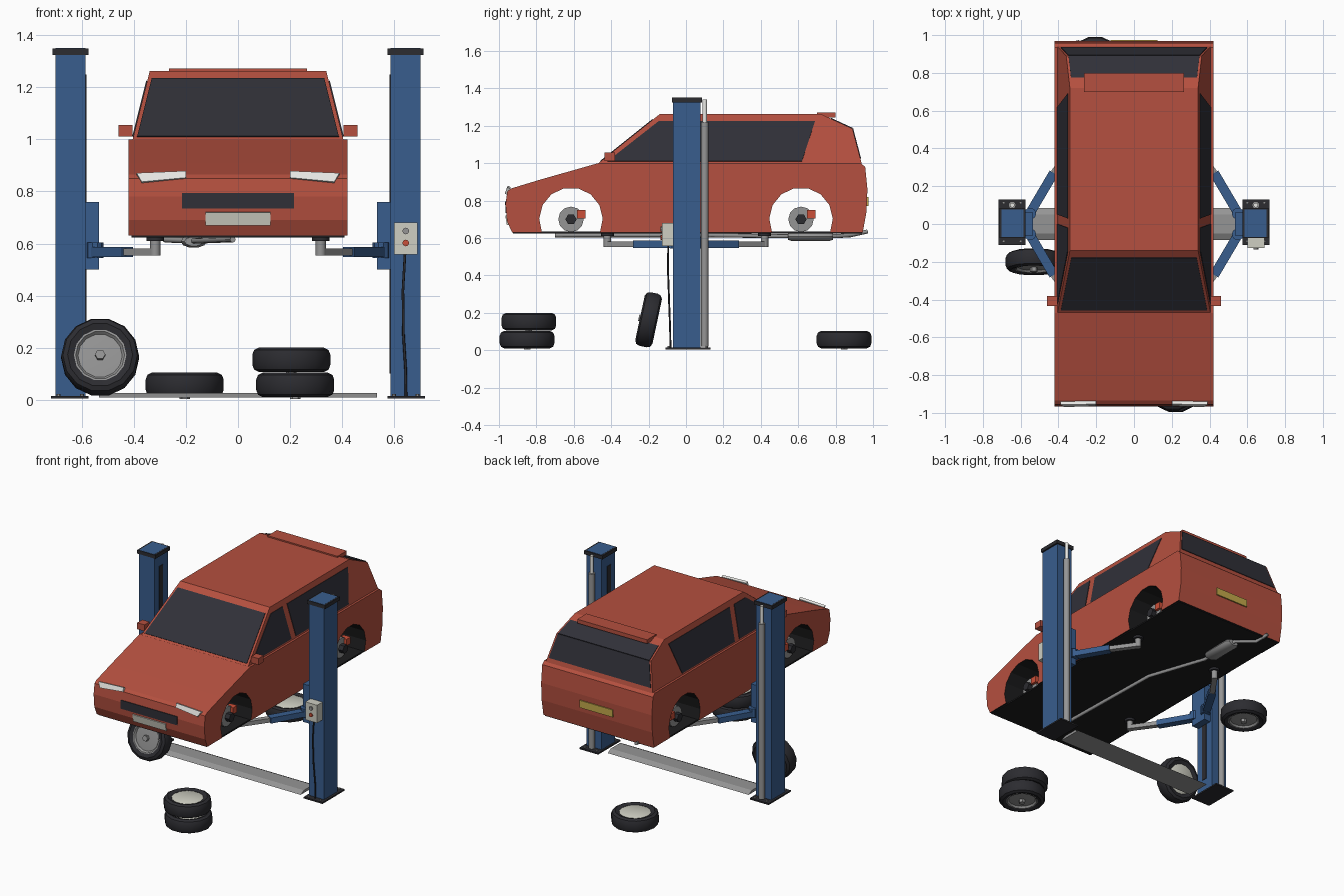
import bpy, bmesh, math
from mathutils import Vector, Matrix

if "Cube" in bpy.data.objects:
    bpy.data.objects.remove(bpy.data.objects["Cube"])


def material(name, r, g, b):
    m = bpy.data.materials.new(name)
    m.use_nodes = True
    m.diffuse_color = (r, g, b, 1)
    m.node_tree.nodes["Principled BSDF"].inputs["Base Color"].default_value = (r, g, b, 1)
    return m


RED = material("body red", 0.46, 0.08, 0.05)
BLUE = material("lift blue", 0.04, 0.11, 0.27)
GLASS = material("dark glass", 0.03, 0.03, 0.04)
TYRE = material("tyre rubber", 0.025, 0.025, 0.03)
BLACK = material("underside black", 0.012, 0.012, 0.013)
STEEL = material("steel grey", 0.3, 0.3, 0.3)
CREAM = material("cream", 0.62, 0.62, 0.54)
LAMP = material("lamp white", 0.8, 0.8, 0.77)
YELLOW = material("plate yellow", 0.55, 0.4, 0.07)
BRIGHT = material("caliper red", 0.6, 0.08, 0.04)


def finish(name, bm, *mats, smooth=False):
    bmesh.ops.remove_doubles(bm, verts=bm.verts, dist=1e-5)
    bmesh.ops.recalc_face_normals(bm, faces=bm.faces)
    mesh = bpy.data.meshes.new(name)
    bm.to_mesh(mesh)
    bm.free()
    ob = bpy.data.objects.new(name, mesh)
    bpy.context.collection.objects.link(ob)
    for m in mats:
        mesh.materials.append(m)
    if smooth:
        bpy.ops.object.select_all(action='DESELECT')
        ob.select_set(True)
        bpy.context.view_layer.objects.active = ob
        bpy.ops.object.shade_smooth_by_angle(angle=math.radians(35))
    return ob


def box(name, mat, x, y, z):
    bm = bmesh.new()
    bmesh.ops.create_cube(bm, size=1)
    for v in bm.verts:
        v.co = [(a + b) / 2 + c * (b - a) for (a, b), c in zip((x, y, z), v.co)]
    return finish(name, bm, mat)


def side_box(name, mat, s, x, y, z):
    return box(name, mat, sorted((s * x[0], s * x[1])), y, z)


def plate(name, mat, pts, t=0.004):
    # Thin panel centred on the given flat outline
    bm = bmesh.new()
    f = bm.faces.new([bm.verts.new(p) for p in pts])
    f.normal_update()
    n = f.normal.copy()
    r = bmesh.ops.extrude_face_region(bm, geom=[f], use_keep_orig=True)
    new = {g for g in r["geom"] if isinstance(g, bmesh.types.BMVert)}
    for v in bm.verts:
        v.co += n * (t if v in new else -t)
    return finish(name, bm, mat)


def extrude_x(pts, width):
    # Side outline swept across x, with the half width given by height
    bm = bmesh.new()
    a, b = [[bm.verts.new((s * width(z), y, z)) for y, z in pts] for s in (-1, 1)]
    bm.faces.new(a)
    bm.faces.new(b)
    for i in range(len(pts)):
        j = (i + 1) % len(pts)
        bm.faces.new((a[i], a[j], b[j], b[i]))
    bmesh.ops.recalc_face_normals(bm, faces=bm.faces)
    return bm


def lathe(name, mat, profile, sides, matrix):
    # Profile of (radius, height) turned about the local z axis
    bm = bmesh.new()
    vs = [bm.verts.new((r, 0, h)) for r, h in profile]
    es = [bm.edges.new(p) for p in zip(vs, vs[1:])]
    bmesh.ops.spin(bm, geom=vs + es, cent=(0, 0, 0), axis=(0, 0, 1),
                   angle=math.tau, steps=sides, use_merge=True)
    bm.transform(matrix)
    return finish(name, bm, mat, smooth=True)


def rod(name, mat, p, q, r, sides=16):
    p, q = Vector(p), Vector(q)
    m = Matrix.Translation(p) @ (q - p).to_track_quat('Z', 'Y').to_matrix().to_4x4()
    h = (q - p).length
    return lathe(name, mat, [(0, 0), (r, 0), (r, h), (0, h)], sides, m)


def beam(name, mat, p, q, w, h):
    p, q = Vector(p), Vector(q)
    side = (q - p).cross(Vector((0, 0, 1))).normalized() * w / 2
    return plate(name, mat, [p - side, p + side, q + side, q - side], h / 2)


def tube(name, mat, pts, r):
    cu = bpy.data.curves.new(name, 'CURVE')
    cu.dimensions, cu.bevel_depth, cu.bevel_resolution = '3D', r, 2
    cu.use_fill_caps = True
    sp = cu.splines.new('POLY')
    sp.points.add(len(pts) - 1)
    for p, co in zip(sp.points, pts):
        p.co = (*co, 1)
    cu.materials.append(mat)
    ob = bpy.data.objects.new(name, cu)
    bpy.context.collection.objects.link(ob)


# Car body with wheel arches cut into its outline
AXLES, HUB_Z = (0.615, -0.615), 0.7
outline = [(-0.93, 0.63), (-0.957, 0.69), (-0.965, 0.78), (-0.955, 0.85), (-0.935, 0.865),
           (-0.78, 0.912), (-0.47, 1.0), (0.935, 1.0), (0.958, 0.98), (0.97, 0.86),
           (0.965, 0.74), (0.945, 0.63)]
for y in AXLES:
    for i in range(10):
        a = math.radians(-24 + 228 * i / 9)
        outline.append((y + 0.17 * math.cos(a), HUB_Z + 0.17 * math.sin(a)))
bm = extrude_x(outline, lambda z: 0.42)
for f in bm.faces:
    c = f.calc_center_median()
    in_arch = any(math.hypot(c.y - y, c.z - HUB_Z) < 0.175 for y in AXLES)
    f.material_index = int(abs(f.normal.x) < 0.5 and (in_arch or c.z < 0.635))
finish("car_body", bm, RED, BLACK)
box("floor_pan", BLACK, (-0.41, 0.41), (-0.925, 0.94), (0.624, 0.634))


# Cabin
def cabin_w(z):
    return 0.405 - 0.25 * (z - 1)


finish("cabin", extrude_x([(-0.475, 0.995), (-0.14, 1.263), (0.72, 1.263), (0.89, 1.185),
                           (0.94, 0.995)], cabin_w), RED)
box("roof_spoiler", RED, (-0.265, 0.265), (0.7, 0.8), (1.245, 1.272))


def cross_glass(name, y0, z0, y1, z1, inset):
    a, b = cabin_w(z0) - inset, cabin_w(z1) - inset
    plate(name, GLASS, [(-a, y0, z0), (a, y0, z0), (b, y1, z1), (-b, y1, z1)])


cross_glass("windscreen", -0.456, 1.01, -0.177, 1.233, 0.015)
cross_glass("rear_glass_upper", 0.775, 1.238, 0.89, 1.185, 0.012)
cross_glass("rear_glass_lower", 0.89, 1.185, 0.932, 1.025, 0.012)
windows = {"front": [(-0.42, 1.01), (0.0, 1.01), (-0.02, 1.225), (-0.145, 1.225)],
           "rear": [(0.05, 1.01), (0.62, 1.01), (0.69, 1.225), (0.03, 1.225)]}
for s, side in ((1, "left"), (-1, "right")):
    for k, pts in windows.items():
        plate(f"{side}_{k}_window", GLASS, [(s * cabin_w(z), y, z) for y, z in pts])
    # Mirrors and headlights
    side_box(side + "_mirror", RED, s, (0.405, 0.46), (-0.435, -0.38), (1.012, 1.056))
    plate(side + "_headlight", LAMP,
          [(s * 0.39, -0.948, 0.868), (s * 0.2, -0.945, 0.876),
           (s * 0.2, -0.955, 0.85), (s * 0.37, -0.961, 0.834)], 0.009)

# Grille and number plates
plate("grille", GLASS, [(-0.215, -0.963, 0.795), (0.215, -0.963, 0.795),
                        (0.215, -0.961, 0.735), (-0.215, -0.961, 0.735)])
plate("front_plate", CREAM, [(-0.125, -0.961, 0.72), (0.125, -0.961, 0.72),
                             (0.125, -0.953, 0.67), (-0.125, -0.953, 0.67)], 0.005)
box("rear_plate", YELLOW, (-0.125, 0.125), (0.96, 0.975), (0.77, 0.82))

# Bare hubs, discs and calipers
for y, end in zip(AXLES, ("rear", "front")):
    rod(end + "_axle", BLACK, (-0.34, y, HUB_Z), (0.34, y, HUB_Z), 0.02, 8)
    for s in (1, -1):
        rod(end + "_brake_disc", STEEL, (s * 0.33, y, HUB_Z), (s * 0.352, y, HUB_Z), 0.068, 12)
        rod(end + "_hub", TYRE, (s * 0.35, y, HUB_Z), (s * 0.385, y, HUB_Z), 0.03, 6)
        side_box(end + "_caliper", BRIGHT, s, (0.315, 0.37), (y + 0.033, y + 0.078), (0.705, 0.75))

# Exhaust
tube("exhaust_pipe", STEEL, [(-0.02, -0.7, 0.615), (-0.04, 0.1, 0.615), (-0.17, 0.5, 0.61),
                             (-0.17, 0.8, 0.61), (-0.28, 0.88, 0.615), (-0.3, 0.97, 0.635)], 0.011)
lathe("muffler", STEEL, [(0, 0), (0.03, 0), (0.042, 0.02), (0.042, 0.22), (0.03, 0.24), (0, 0.24)],
      10, Matrix.Translation((-0.17, 0.545, 0.608)) @ Matrix.Rotation(-math.pi / 2, 4, 'X')
      @ Matrix.Diagonal((1.2, 0.6, 1, 1)))

# Two lift posts with carriages, rams and arms
for s, side in ((1, "left"), (-1, "right")):
    side_box(side + "_base_plate", TYRE, s, (0.575, 0.718), (-0.11, 0.13), (0.004, 0.014))
    side_box(side + "_post", BLUE, s, (0.586, 0.702), (-0.07, 0.077), (0.01, 1.351))
    side_box(side + "_post_cap", TYRE, s, (0.575, 0.713), (-0.074, 0.085), (1.325, 1.35))
    side_box(side + "_post_slot", TYRE, s, (0.583, 0.6), (-0.02, 0.02), (0.1, 1.25))
    for x in (0.6, 0.69):
        for y in (-0.092, 0.112):
            rod(side + "_anchor_bolt", STEEL, (s * x, y, 0.01), (s * x, y, 0.022), 0.008, 6)
    rod(side + "_ram_cylinder", STEEL, (s * 0.645, 0.1, 0.02), (s * 0.645, 0.1, 1.22), 0.02)
    rod(side + "_ram_piston", LAMP, (s * 0.645, 0.1, 1.2), (s * 0.645, 0.1, 1.34), 0.012)
    side_box(side + "_carriage", BLUE, s, (0.535, 0.588), (-0.06, 0.06), (0.5, 0.76))
    for t in (1, -1):
        root, mid, pad = [(s * x, t * y, 0.567) for x, y in
                          ((0.555, 0.05), (0.425, 0.27), (0.318, 0.42))]
        rod(side + "_arm_pivot", BLUE, (s * 0.55, t * 0.055, 0.545), (s * 0.55, t * 0.055, 0.603), 0.032, 10)
        beam(side + "_arm", BLUE, root, mid, 0.05, 0.038)
        beam(side + "_arm_extension", STEEL, mid, pad, 0.035, 0.028)
        px, py, _ = pad
        rod(side + "_pad_post", STEEL, (px, py, 0.553), (px, py, 0.615), 0.02, 12)
        rod(side + "_lift_pad", TYRE, (px, py, 0.61), (px, py, 0.628), 0.034, 12)

# Floor cover between the posts
finish("floor_cover", extrude_x([(-0.085, 0.008), (-0.05, 0.026), (0.05, 0.026), (0.085, 0.008)],
                                lambda z: 0.535), STEEL)

# Control box, buttons and cable
box("control_box", CREAM, (0.6, 0.69), (-0.128, -0.065), (0.558, 0.68))
for name, mat, z in (("up_button", STEEL, 0.648), ("down_button", BRIGHT, 0.602)):
    rod(name, mat, (0.645, -0.12, z), (0.645, -0.136, z), 0.013, 8)
tube("control_cable", TYRE, [(0.642, -0.095, 0.56), (0.634, -0.096, 0.42), (0.636, -0.09, 0.25),
                             (0.644, -0.085, 0.12), (0.646, -0.083, 0.01)], 0.005)


# Loose wheels
def wheel(name, matrix):
    half = [(0.1, 0.038), (0.125, 0.047), (0.143, 0.038), (0.15, 0.02)]
    lathe(name + "_tyre", TYRE, half + [(r, -h) for r, h in reversed(half)], 14, matrix)
    lathe(name + "_rim", STEEL, [(0.101, 0.04), (0.094, 0.04), (0.085, 0.028), (0, 0.034)], 14, matrix)
    lathe(name + "_rim_back", CREAM, [(0.102, -0.036), (0.095, -0.04), (0, -0.04)], 14, matrix)
    lathe(name + "_hub_nut", STEEL, [(0.02, 0.03), (0.02, 0.054), (0, 0.054)], 6, matrix)


flip = Matrix.Rotation(math.pi, 4, 'X')
for name, pos in (("stack_lower_wheel", (0.22, -0.85, 0.057)),
                  ("stack_upper_wheel", (0.205, -0.84, 0.153)),
                  ("flat_wheel", (-0.205, 0.845, 0.057))):
    wheel(name, Matrix.Translation(pos) @ flip)
wheel("leaning_wheel", Matrix.Translation((-0.53, -0.2, 0.163))
      @ Matrix.Rotation(math.radians(78), 4, 'X'))
